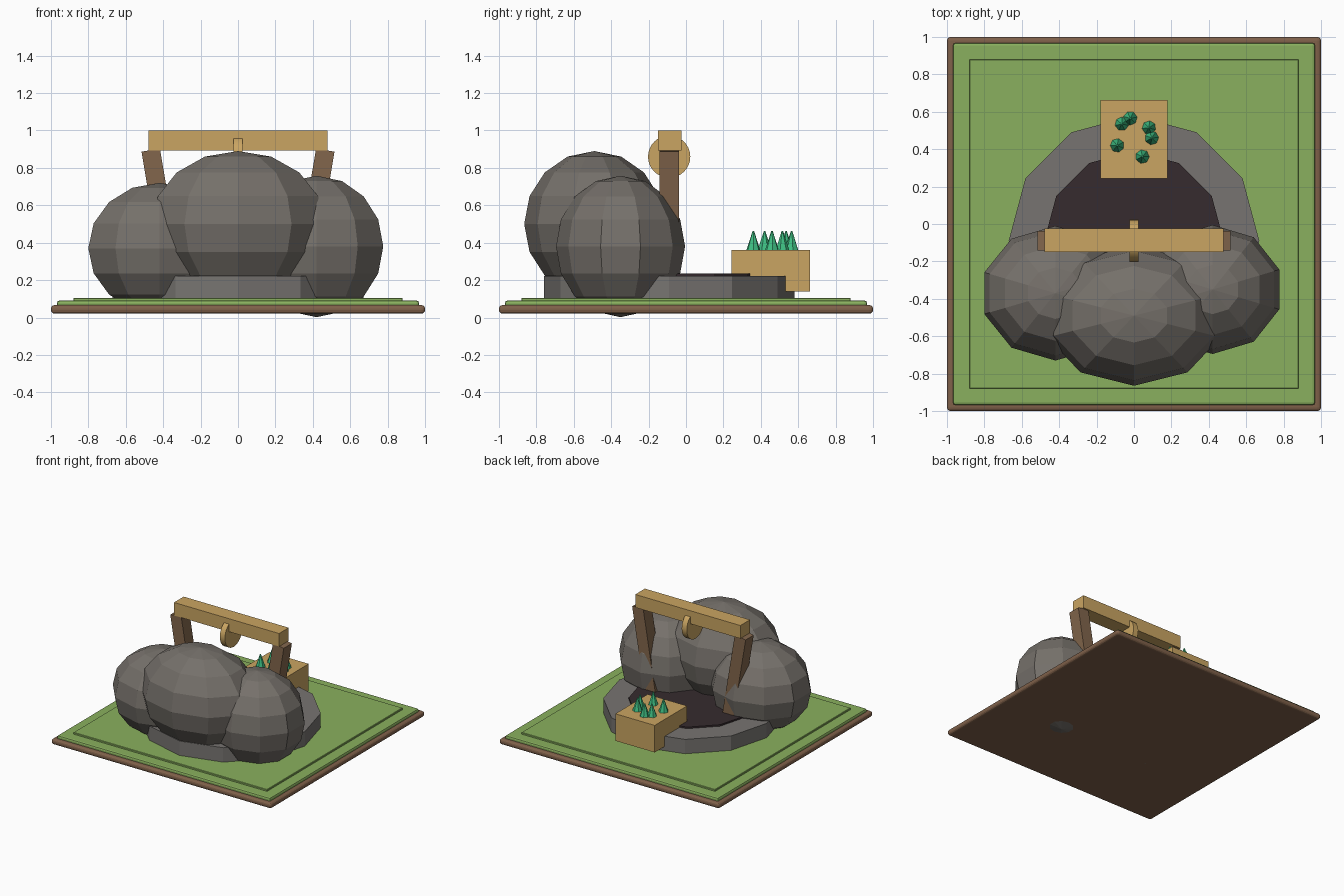
import bpy, bmesh, math
from mathutils import Matrix, Vector

old = bpy.data.objects.get("Cube")
if old:
    bpy.data.objects.remove(old)


def material(name, rgb):
    """Flat material from an sRGB colour, stored as linear values."""
    lin = [((c / 255 + 0.055) / 1.055) ** 2.4 for c in rgb] + [1]
    m = bpy.data.materials.new(name)
    m.use_nodes = True
    m.diffuse_color = lin
    m.node_tree.nodes["Principled BSDF"].inputs["Base Color"].default_value = lin
    return m


GRASS = material("grass green", (138, 176, 94))
EARTH = material("earth brown", (128, 97, 74))
ROCK = material("rock grey", (117, 112, 106))
STONE = material("plinth grey", (119, 116, 113))
PIT = material("pit dark", (54, 43, 46))
TIMBER = material("post brown", (130, 102, 76))
TAN = material("beam tan", (202, 165, 98))
GEM = material("crystal green", (62, 190, 130))


def finish(name, bm, mat, loc, bevel=0, segments=2):
    me = bpy.data.meshes.new(name)
    bm.to_mesh(me)
    bm.free()
    me.materials.append(mat)
    ob = bpy.data.objects.new(name, me)
    ob.location = loc
    bpy.context.collection.objects.link(ob)
    if bevel:
        mod = ob.modifiers.new("bevel", "BEVEL")
        mod.width, mod.segments = bevel, segments
    return ob


def box(name, mat, size, loc, **kw):
    bm = bmesh.new()
    bmesh.ops.create_cube(bm, size=1, matrix=Matrix.Diagonal((*size, 1)))
    return finish(name, bm, mat, loc, **kw)


def cone(name, mat, sides, r1, r2, depth, loc):
    bm = bmesh.new()
    bmesh.ops.create_cone(bm, cap_ends=True, segments=sides, radius1=r1,
                          radius2=r2, depth=depth)
    return finish(name, bm, mat, loc)


def boulder(name, radii, loc):
    bm = bmesh.new()
    bmesh.ops.create_uvsphere(bm, u_segments=10, v_segments=8, radius=1)
    # Point a corner of each ring at the front
    ring = min((v.co for v in bm.verts if abs(v.co.z) < 0.01),
               key=lambda c: abs(c.x))
    turn = Matrix.Rotation(math.pi / 2 - math.atan2(ring.y, ring.x), 4, "Z")
    bm.transform(Matrix.Diagonal((*radii, 1)) @ turn)
    return finish(name, bm, ROCK, loc)


# Layered ground tile
box("ground_base", EARTH, (2, 2, 0.045), (0, 0, 0.0435), bevel=0.018, segments=3)
box("grass_border", GRASS, (1.935, 1.935, 0.045), (0, 0, 0.068), bevel=0.012)
box("grass_lawn", GRASS, (1.76, 1.76, 0.03), (0, 0, 0.09), bevel=0.003, segments=1)

# Stone plinth with the dark pit on top
cone("stone_plinth", STONE, 12, 0.67, 0.67, 0.16, (0, -0.09, 0.143))
cone("dark_pit", PIT, 12, 0.48, 0.48, 0.04, (0, -0.09, 0.216))

# Boulders
boulder("centre_boulder", (0.487, 0.375, 0.39), (0, -0.49, 0.5))
boulder("left_boulder", (0.375, 0.345, 0.378), (0.42, -0.35, 0.38))
boulder("right_boulder", (0.4, 0.36, 0.35), (-0.42, -0.37, 0.37))

# Leaning posts, cross beam and hanging wheel
for side, sign in (("left", 1), ("right", -1)):
    post = box(side + "_post", TIMBER, (0.1, 0.105, 0.71), (sign * 0.408, -0.09, 0.545))
    post.rotation_euler.y = sign * math.radians(9.5)
box("cross_beam", TAN, (0.955, 0.125, 0.107), (0, -0.086, 0.947))
wheel = cone("hanging_wheel", TAN, 32, 0.113, 0.113, 0.046, (0, -0.09, 0.86))
wheel.rotation_euler.y = math.pi / 2
bpy.context.view_layer.objects.active = wheel
wheel.select_set(True)
bpy.ops.object.shade_smooth_by_angle(angle=math.radians(30))
wheel.select_set(False)

# Planter box with crystals
box("crate", TAN, (0.358, 0.42, 0.222), (0, 0.452, 0.251))
spots = [(-0.065, 0.535), (-0.02, 0.565), (0.08, 0.515),
         (0.095, 0.46), (-0.09, 0.42), (0.045, 0.36)]
for i, (x, y) in enumerate(spots):
    gem = cone("crystal_%d" % (i + 1), GEM, 7, 0.042, 0.004, 0.115, (x, y, 0.405))
    gem.rotation_euler.z = i * 1.3
